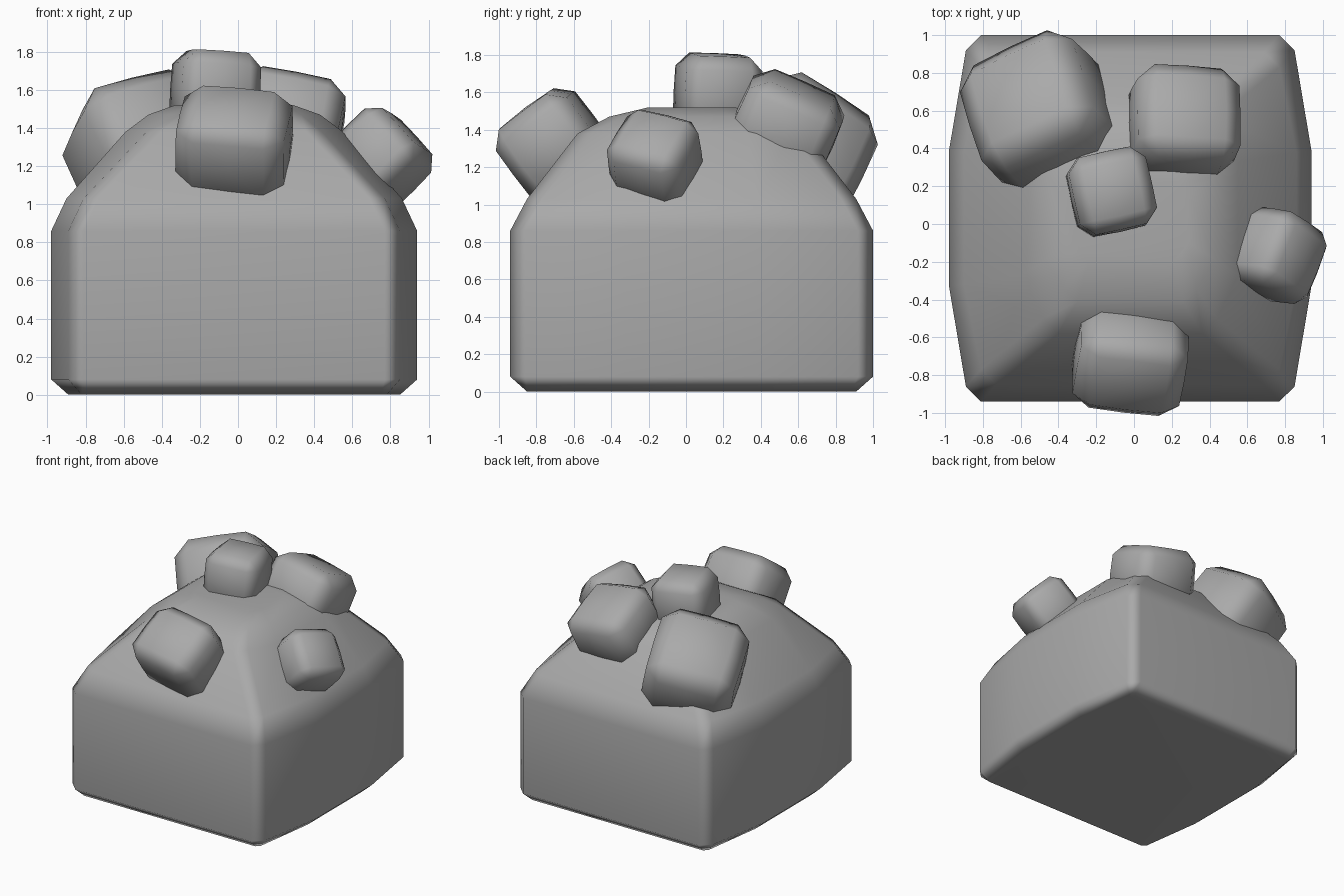
import bpy
import bmesh
from mathutils import Vector, Matrix

cube = bpy.data.objects.get("Cube")
if cube:
    bpy.data.objects.remove(cube)

grey = bpy.data.materials.new("stone grey")
grey.use_nodes = True
grey.diffuse_color = (0.4, 0.4, 0.4, 1)
grey.node_tree.nodes["Principled BSDF"].inputs["Base Color"].default_value = (0.4, 0.4, 0.4, 1)


def make_object(name, bm):
    bmesh.ops.recalc_face_normals(bm, faces=bm.faces)
    for f in bm.faces:
        f.smooth = True
    mesh = bpy.data.meshes.new(name)
    bm.to_mesh(mesh)
    bm.free()
    mesh.materials.append(grey)
    obj = bpy.data.objects.new(name, mesh)
    bpy.context.collection.objects.link(obj)
    return obj


def weight_normals(obj):
    obj.modifiers.new("even shading", 'WEIGHTED_NORMAL').keep_sharp = False


# Main block: stacked rings whose left and right sides bulge in the middle
def ring_points(z, mid, end, depth, mid_y, cut):
    quarter = [(mid, mid_y), (end, depth - cut), (end - cut, depth)]
    half = quarter + [(-x, y) for x, y in reversed(quarter)]
    return [Vector((x - 0.02, y + 0.03, z)) for x, y in half + [(-x, -y) for x, y in half]]


# height, middle half width, end half width, half depth, bulge half length, corner cut
RINGS = [
    (0.0, 0.87, 0.80, 0.88, 0.35, 0.03),
    (0.08, 0.96, 0.87, 0.97, 0.355, 0.08),
    (0.86, 0.96, 0.87, 0.97, 0.355, 0.08),
    (1.03, 0.88, 0.79, 0.88, 0.35, 0.08),
    (1.38, 0.57, 0.46, 0.61, 0.30, 0.08),
    (1.47, 0.45, 0.35, 0.44, 0.22, 0.07),
    (1.52, 0.31, 0.27, 0.23, 0.13, 0.05),
]
bm = bmesh.new()
rings = [[bm.verts.new(p) for p in ring_points(*r)] for r in RINGS]
for low, high in zip(rings, rings[1:]):
    for i in range(len(low)):
        j = (i + 1) % len(low)
        bm.faces.new((low[i], low[j], high[j], high[i]))
bm.faces.new(rings[0])
bm.faces.new(rings[-1])
weight_normals(make_object("main_block", bm))


# Boulders: slightly swollen cubes with cut edges, set along the slope
def boulder(name, centre, normal, edge, size):
    n = Vector(normal).normalized()
    e = Vector((edge[0], edge[1], -(n.x * edge[0] + n.y * edge[1]) / n.z)).normalized()
    turn = Matrix((e, n.cross(e), n)).transposed().to_4x4()
    bm = bmesh.new()
    bmesh.ops.create_cube(bm, size=1)
    bmesh.ops.subdivide_edges(bm, edges=bm.edges, cuts=1, use_grid_fill=True)
    for v in bm.verts:
        zeros = sum(abs(c) < 0.01 for c in v.co)
        v.co *= 1 + 0.03 * zeros
    sharp = [ed for ed in bm.edges if ed.calc_face_angle() > 0.8]
    bmesh.ops.bevel(bm, geom=sharp, offset=0.17, segments=1, affect='EDGES')
    bmesh.ops.transform(bm, verts=bm.verts, matrix=Matrix.Translation(centre) @ turn @ Matrix.Diagonal((*size, 1)))
    weight_normals(make_object(name, bm))


boulder("large_back_boulder", (-0.48, 0.57, 1.265), (-0.4, 0.4, 0.82), (0.12, -0.38), (0.66, 0.66, 0.66))
boulder("back_boulder", (0.26, 0.53, 1.41), (0.2, 0.4, 0.9), (1, -0.07), (0.54, 0.52, 0.46))
boulder("top_boulder", (-0.12, 0.17, 1.59), (0.06, 0.05, 1), (1, 0.22), (0.41, 0.41, 0.41))
boulder("front_boulder", (-0.02, -0.71, 1.32), (0, -0.6, 0.8), (1, -0.12), (0.56, 0.47, 0.47))
boulder("side_boulder", (0.745, -0.165, 1.24), (0.7, -0.1, 0.7), (0.35, 0.9), (0.41, 0.40, 0.40))
